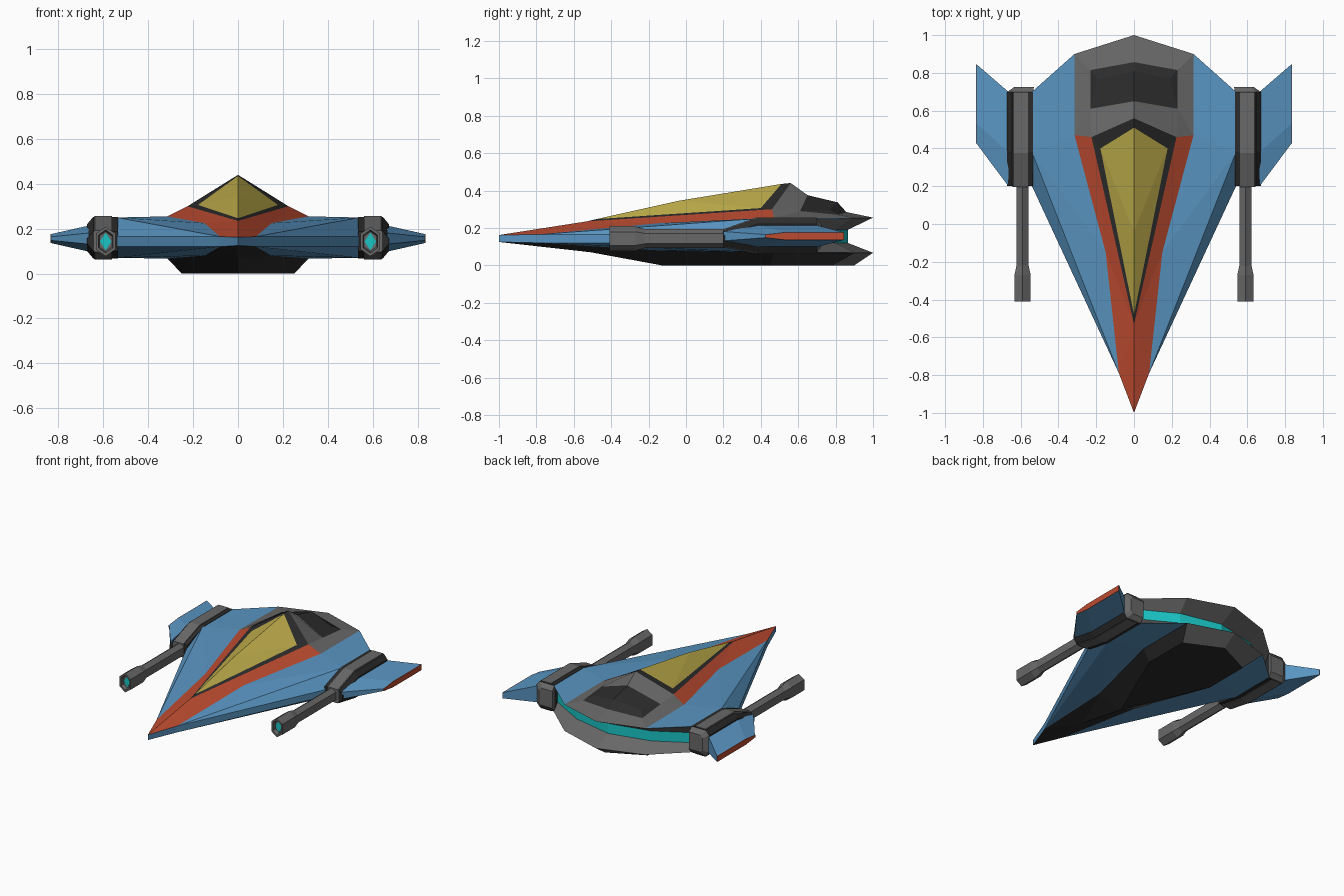
import bpy, bmesh
from mathutils import Vector

if "Cube" in bpy.data.objects:
    bpy.data.objects.remove(bpy.data.objects["Cube"])

COLORS = dict(blue=(.1, .3, .54), red=(.5, .07, .03), yellow=(.52, .42, .07),
              dark=(.025, .025, .025), grey=(.14, .14, .14), cyan=(.01, .55, .55))
MATS = {}
for key, c in COLORS.items():
    MATS[key] = bpy.data.materials.new(key)
    MATS[key].diffuse_color = (*c, 1)


def make(name, color, verts, faces, recalc=True):
    me = bpy.data.meshes.new(name)
    me.from_pydata(verts, [], faces)
    if recalc:
        bm = bmesh.new()
        bm.from_mesh(me)
        bmesh.ops.recalc_face_normals(bm, faces=bm.faces)
        bm.to_mesh(me)
        bm.free()
    me.materials.append(MATS[color])
    ob = bpy.data.objects.new(name, me)
    bpy.context.collection.objects.link(ob)
    return ob


def loft(name, color, rings):
    """Closed skin through rings of equal point count, built on both sides of the ship."""
    n = len(rings[0])
    faces = [(r * n + i, r * n + (i + 1) % n, (r + 1) * n + (i + 1) % n, (r + 1) * n + i)
             for r in range(len(rings) - 1) for i in range(n)]
    faces += [tuple(range(n)), tuple((len(rings) - 1) * n + i for i in range(n))]
    for side, s in (("right", 1), ("left", -1)):
        make(f"{name}_{side}", color, [(s * x, y, z) for r in rings for x, y, z in r], faces)


# Hull control points, right half
PT = dict(
    N=(0, -1, .162), A=(.08, -.79, .165), B=(.15, -.15, .225), D=(.315, .47, .255),
    E=(.54, .2, .165), G=(.54, .38, .25), H=(.54, .7, .25), K=(.315, .9, .252), T=(0, 1, .255),
    F=(0, -.53, .235), C=(.225, .46, .3), P=(0, .56, .44),
    Yf=(0, -.48, .247), Yc=(.178, .4, .306), Yp=(0, .51, .435), M=(0, -.04, .345),
    V0=(0, .65, .375), V1=(.23, .61, .29), V2=(.23, .815, .27), V3=(0, .857, .285),
    W1=(0, .81, .337), W2=(.19, .767, .297),
    J=(.54, .66, .19), L=(.29, .8, .19), O=(0, .865, .19),
    n=(0, -1, .125), a=(.08, -.79, .12), b=(.15, -.15, .08), d=(.315, .47, .067),
    e=(.54, .2, .12), g=(.54, .38, .07), h=(.54, .7, .07), k=(.315, .9, .067), t=(0, 1, .067),
    j=(.54, .66, .12), l=(.29, .8, .12), o=(0, .865, .12),
    m=(0, -.51, .07), q=(0, -.13, 0), r=(.25, .45, 0), s=(.25, .78, 0), u=(0, .9, 0))

# Hull panels: name, colour, faces by control point
PANELS = [
    ("nose_stripe", "red", "N A F,A B F,B D C,B C F"),
    ("canopy_frame", "dark", "F C Yc Yf,C P Yp Yc"),
    ("canopy_glass", "yellow", "Yf Yc M,M Yc Yp"),
    ("rear_deck", "grey", "C D V1,D K V2 V1,P C V1 V0,K T V3 V2"),
    ("deck_vent", "dark", "V0 V1 W2 W1,V1 V2 W2,V2 V3 W1 W2"),
    ("hull_skin", "blue", "A E G,A G B,B G D,D G H K,N A a n,A E e a,E G g e,"
                          "G H J j h g,a e g,a g b,b g d,d g h k"),
    ("engine_lips", "grey", "H K L J,K T O L,h k l j,k t o l,k t u s"),
    ("engine_glow", "cyan", "J L l j,L O o l"),
    ("belly", "dark", "n a m,a b m,b q m,b d r q,d k s r,q r s u"),
]

# Build one closed mirrored hull for consistent normals, then split into panels
bm = bmesh.new()
cache = {}


def vert(key, s):
    p = PT[key]
    idx = (key, s if p[0] else 1)
    if idx not in cache:
        cache[idx] = bm.verts.new((p[0] * s, p[1], p[2]))
    return cache[idx]


for i, (_, _, text) in enumerate(PANELS):
    for face in text.split(","):
        for s in (1, -1):
            bm.faces.new([vert(k, s) for k in face.split()]).material_index = i
bmesh.ops.recalc_face_normals(bm, faces=bm.faces)
bm.verts.index_update()
for i, (name, color, _) in enumerate(PANELS):
    fs = [f for f in bm.faces if f.material_index == i]
    used = sorted({v.index for f in fs for v in f.verts})
    remap = {v: n for n, v in enumerate(used)}
    bm.verts.ensure_lookup_table()
    make(name, color, [bm.verts[v].co[:] for v in used],
         [[remap[v.index] for v in f.verts] for f in fs], recalc=False)
bm.free()


# Engine pods with a grey spine
def pod_ring(y, zc, h, x0, x1, chamfer=0):
    return [(x0, y, zc - h), (x1, y, zc - h), (x1 + chamfer, y, zc - h + chamfer * 1.2),
            (x1 + chamfer, y, zc + h - chamfer * 1.2), (x1, y, zc + h), (x0, y, zc + h)]


SECTIONS = [(.2, .144, .044), (.38, .16, .093), (.7, .16, .093)]
loft("pod", "dark", [pod_ring(y, z, h, .534, .645, .027) for y, z, h in SECTIONS])
loft("pod_spine", "grey", [pod_ring(y - .003, z, h + .004, .562, .638, .004) for y, z, h in SECTIONS])
loft("pod_back", "grey", [pod_ring(.7, .16, .09, .534, .645, .024),
                          pod_ring(.725, .16, .06, .53, .62, .015)])


# Cannons with hollow muzzles
def hexagon(y, w, h):
    return [(.59 + x * w, y, .143 + z * h) for x, z in
            ((0, 1), (1, .55), (1, -.55), (0, -1), (-1, -.55), (-1, .55))]


loft("cannon", "grey", [hexagon(*v) for v in
     ((.3, .032, .05), (-.22, .032, .05), (-.27, .043, .066), (-.41, .043, .066),
      (-.41, .032, .052), (-.385, .028, .044))])
loft("cannon_glow", "cyan", [[(.59 + x * .026, y, .143 + z * .039) for x, z in
                              ((0, 1), (1, 0), (0, -1), (-1, 0))] for y in (-.384, -.39)])


# Winglets with a red tip
def wing_ring(x, y0, t0, y1, y2, t1):
    zc = .156
    return [(x, y0, zc - t0), (x, y1, zc - t1), (x, y2, zc - t1),
            (x, y2, zc + t1), (x, y1, zc + t1), (x, y0, zc + t0)]


tip = (.425, .008, .53, .845, .02)
loft("winglet", "blue", [wing_ring(.665, .2, .025, .38, .7, .058), wing_ring(.833, *tip)])
loft("winglet_tip", "red", [wing_ring(.833, *tip), wing_ring(.836, *tip)])

for m in bpy.data.materials:
    if m.users and not m.is_grease_pencil:
        m.use_nodes = True
        m.node_tree.nodes["Principled BSDF"].inputs["Base Color"].default_value = m.diffuse_color
